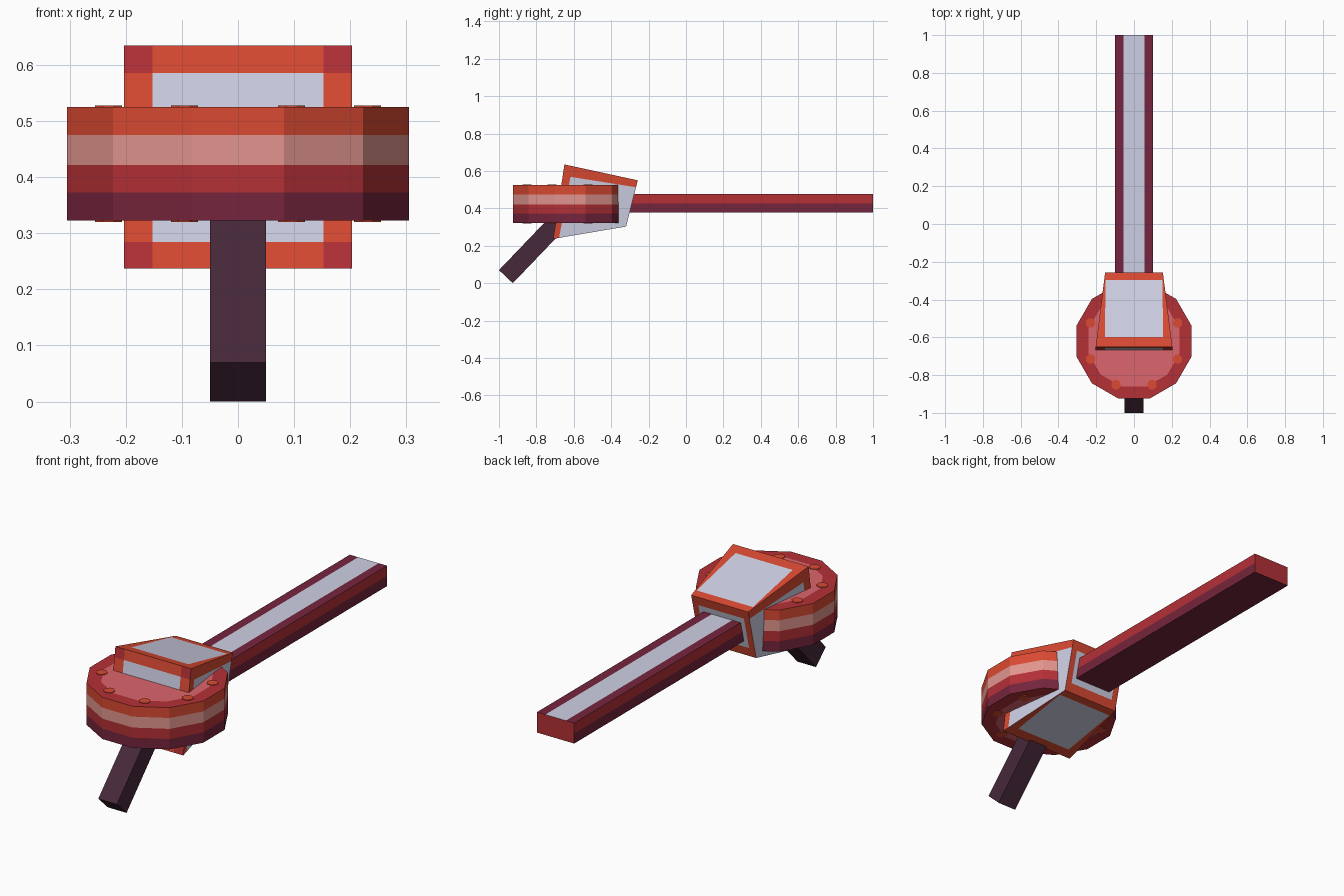
import bpy, bmesh, math
from mathutils import Vector

if "Cube" in bpy.data.objects:
    bpy.data.objects.remove(bpy.data.objects["Cube"])


def material(name, hex_code):
    def lin(i):
        c = int(hex_code[i:i + 2], 16) / 255
        return c / 12.92 if c < 0.04045 else ((c + 0.055) / 1.055) ** 2.4
    m = bpy.data.materials.new(name)
    m.diffuse_color = (lin(0), lin(2), lin(4), 1)
    m.use_nodes = True
    m.node_tree.nodes["Principled BSDF"].inputs["Base Color"].default_value = m.diffuse_color
    return m


MATS = [material(n, h) for n, h in (
    ("orange", "da4a32"), ("pale_grey", "cecfe4"), ("red", "b43036"), ("maroon", "75253c"),
    ("pink", "e2958e"), ("rose", "dc656d"), ("dark_plum", "47283a"))]
ORANGE, PALE, RED, MAROON, PINK, ROSE, PLUM = range(7)


def finish(bm, name):
    bmesh.ops.remove_doubles(bm, verts=bm.verts, dist=1e-5)
    bmesh.ops.recalc_face_normals(bm, faces=bm.faces)
    mesh = bpy.data.meshes.new(name)
    bm.to_mesh(mesh)
    bm.free()
    for m in MATS:
        mesh.materials.append(m)
    ob = bpy.data.objects.new(name, mesh)
    bpy.context.collection.objects.link(ob)
    return ob


def add_face(bm, points, mat):
    f = bm.faces.new([bm.verts.new(p) for p in points])
    f.material_index = mat


def ring(r, z, n=12, cx=0.0, cy=-0.62):
    step = 2 * math.pi / n
    return [Vector((cx + r * math.cos((i + 0.5) * step), cy + r * math.sin((i + 0.5) * step), z))
            for i in range(n)]


def join_rings(bm, a, b, mat):
    for i in range(len(a)):
        j = (i + 1) % len(a)
        add_face(bm, (a[i], a[j], b[j], b[i]), mat)


# Drum: banded twelve-sided wall with a rimmed cap above and below
R, INNER = 0.3155, 0.25
levels = [0.323, 0.373, 0.422, 0.475, 0.525]
bm = bmesh.new()
for z0, z1, mat in zip(levels, levels[1:], (MAROON, RED, PINK, ORANGE)):
    join_rings(bm, ring(R, z0), ring(R, z1), mat)
for z in (levels[0], levels[-1]):
    join_rings(bm, ring(R, z), ring(INNER, z), RED)
    add_face(bm, ring(INNER, z), ROSE)
finish(bm, "drum")

# Studs: thin round plates around both caps
bm = bmesh.new()
for k in range(8):
    a = math.radians(22.5 + 45 * k)
    cx, cy = 0.25 * math.cos(a), -0.62 + 0.25 * math.sin(a)
    for z0, z1 in ((0.525, 0.528), (0.323, 0.320)):
        low, high = (ring(0.026, z, 8, cx, cy) for z in (z0, z1))
        join_rings(bm, low, high, ORANGE)
        add_face(bm, low, ORANGE)
        add_face(bm, high, ORANGE)
finish(bm, "drum_studs")


# Head: tapered tilted block, each side an orange frame around a pale panel
def framed(bm, corners, u0, u1, v, corner_mat=ORANGE):
    """u0, u1: panel limits across at the bottom and top edge; v: limits upward."""
    a, b, c, d = corners

    def at(i, j):
        t = (0, v[0], v[1], 1)[j]
        s = (0, u0[0] + (u1[0] - u0[0]) * t, u0[1] + (u1[1] - u0[1]) * t, 1)[i]
        return a.lerp(b, s).lerp(d.lerp(c, s), t)
    for i in range(3):
        for j in range(3):
            mat = PALE if i == j == 1 else corner_mat if i != 1 and j != 1 else ORANGE
            quad = (at(i, j), at(i + 1, j), at(i + 1, j + 1), at(i, j + 1))
            if (quad[0] - quad[1]).length + (quad[3] - quad[2]).length < 1e-5:
                continue
            if (quad[0] - quad[3]).length + (quad[1] - quad[2]).length < 1e-5:
                continue
            add_face(bm, quad, mat)


def pair(x, y, z):
    return Vector((-x, y, z)), Vector((x, y, z))


ftl, ftr = pair(0.203, -0.65, 0.635)
fbl, fbr = pair(0.203, -0.71, 0.237)
btl, btr = pair(0.153, -0.258, 0.55)
bbl, bbr = pair(0.153, -0.32, 0.303)
bm = bmesh.new()
wide, narrow = (0.125, 0.875), (0.01, 0.99)
framed(bm, (fbl, fbr, ftr, ftl), wide, wide, (0.12, 0.875), RED)
framed(bm, (bbl, bbr, btr, btl), (0.1, 0.9), (0.1, 0.9), (0.18, 0.82))
framed(bm, (ftl, ftr, btr, btl), wide, narrow, (0.13, 0.9))
framed(bm, (fbl, fbr, bbr, bbl), wide, narrow, (0.13, 0.9))
for q in ((fbl, bbl, btl, ftl), (fbr, bbr, btr, ftr)):
    framed(bm, q, (0.08, 1), (0.11, 1), (0, 0.85))
finish(bm, "head_block")

# Neck: long bar with a pale strip on top and two-tone sides
profile = [(-0.1, 0.378), (0.1, 0.378), (0.1, 0.427), (0.1, 0.477),
           (0.055, 0.477), (-0.055, 0.477), (-0.1, 0.477), (-0.1, 0.427)]
bm = bmesh.new()
front, back = ([Vector((x, y, z)) for x, z in profile] for y in (-0.36, 1.0))
for i, mat in enumerate((MAROON, MAROON, RED, MAROON, PALE, MAROON, RED, MAROON)):
    j = (i + 1) % 8
    add_face(bm, (front[i], front[j], back[j], back[i]), mat)
add_face(bm, front, RED)
add_face(bm, back, RED)
finish(bm, "neck_bar")

# Peg: slanted square bar under the drum
low = [Vector(p) for p in ((-0.05, -1, 0.07), (0.05, -1, 0.07), (0.05, -0.926, 0), (-0.05, -0.926, 0))]
high = [p + Vector((0, 0.69, 0.72)) * 0.41 for p in low]
bm = bmesh.new()
join_rings(bm, low, high, PLUM)
add_face(bm, low, PLUM)
add_face(bm, high, PLUM)
finish(bm, "slanted_peg")
